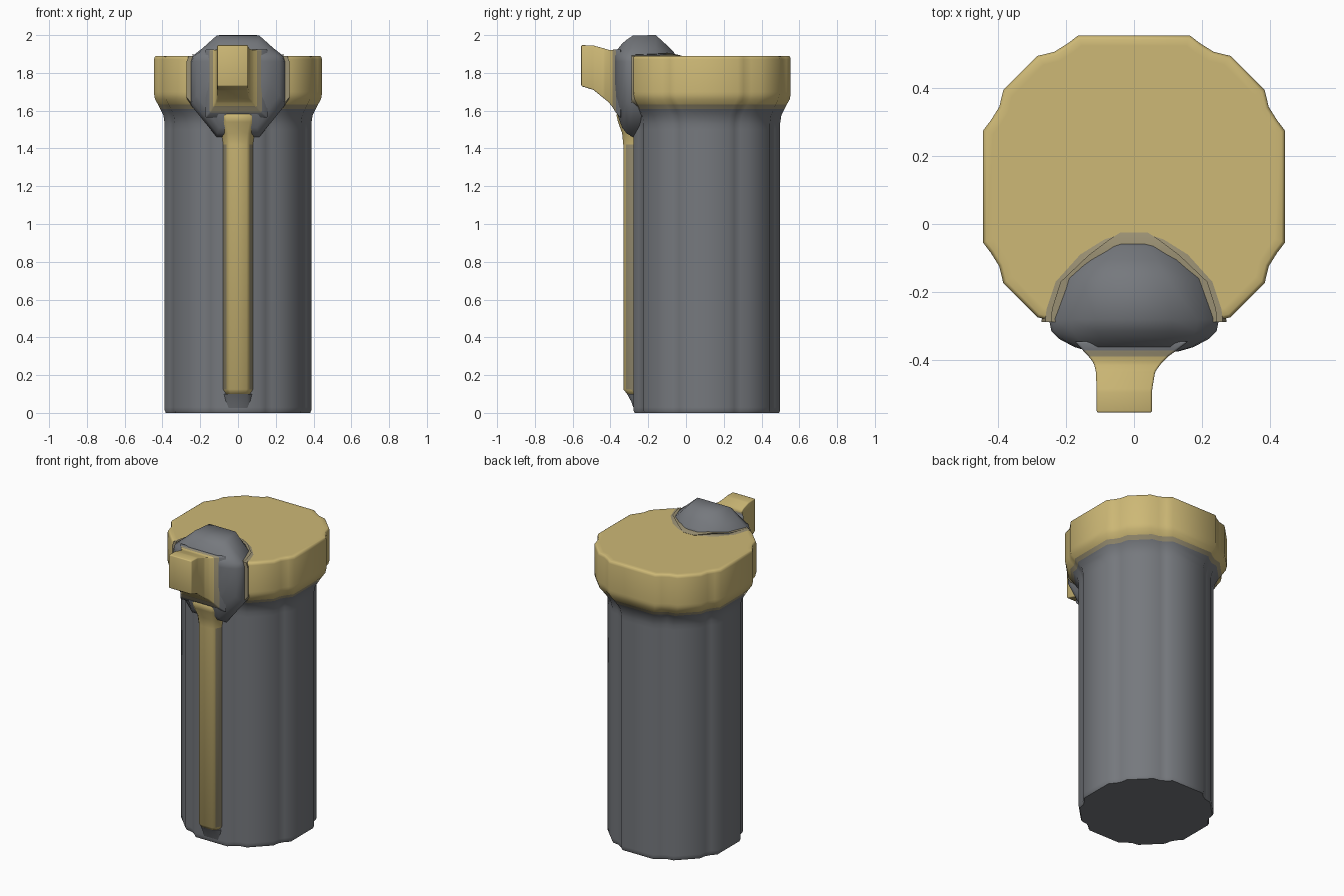
import bpy, bmesh, math

if "Cube" in bpy.data.objects:
    bpy.data.objects.remove(bpy.data.objects["Cube"])


def material(name, color):
    m = bpy.data.materials.new(name)
    m.diffuse_color = (*color, 1)
    m.use_nodes = True
    m.node_tree.nodes["Principled BSDF"].inputs["Base Color"].default_value = m.diffuse_color
    return m


TAN = material("tan", (0.61, 0.48, 0.18))
GREY = material("slate grey", (0.18, 0.19, 0.207))
MIX = material("dull tan", (0.33, 0.285, 0.175))


def loft(name, rings, mats, rule=None, bevel=0, angle=40):
    """Skin equal-length rings of points, cap both ends, colour faces by rule(center)."""
    bm = bmesh.new()
    loops = [[bm.verts.new(p) for p in r] for r in rings]
    n = len(loops[0])
    for a, b in zip(loops, loops[1:]):
        for i in range(n):
            j = (i + 1) % n
            bm.faces.new((a[i], a[j], b[j], b[i]))
    bm.faces.new(loops[0][::-1])
    bm.faces.new(loops[-1])
    bmesh.ops.recalc_face_normals(bm, faces=bm.faces)
    if bevel:
        bmesh.ops.bevel(bm, geom=bm.edges[:], offset=bevel, segments=2,
                        profile=0.5, affect='EDGES')
    if rule:
        for f in bm.faces:
            f.material_index = rule(f.calc_center_median())
    me = bpy.data.meshes.new(name)
    bm.to_mesh(me)
    bm.free()
    for m in mats:
        me.materials.append(m)
    ob = bpy.data.objects.new(name, me)
    bpy.context.collection.objects.link(ob)
    bpy.ops.object.select_all(action='DESELECT')
    ob.select_set(True)
    bpy.context.view_layer.objects.active = ob
    bpy.ops.object.shade_smooth_by_angle(angle=math.radians(angle))
    return ob


# scalloped outlines: one quadrant, turned four times
def four_turns(quad):
    out = []
    for k in range(4):
        for x, y in quad:
            for _ in range(k):
                x, y = y, -x
            out.append((x, y))
    return out


lid_line = four_turns([(0.165, 0.445), (0.195, 0.422), (0.235, 0.397), (0.285, 0.385),
                       (0.385, 0.285), (0.397, 0.235), (0.422, 0.195), (0.445, 0.165)])
body_line = four_turns([(0.115, 0.388), (0.145, 0.360), (0.178, 0.341), (0.22, 0.334),
                        (0.334, 0.22), (0.341, 0.178), (0.360, 0.145), (0.388, 0.115)])


def ring(z, s, t=0.0):
    """Outline at height z, scaled by s, blended from body (t=0) to lid (t=1)."""
    return [(s * (a + (c - a) * t), 0.11 + s * (b + (d - b) * t), z)
            for (a, b), (c, d) in zip(body_line, lid_line)]


# body, flared into the lid
loft("body", [ring(*r) for r in [
    (0, 0.985), (0.012, 1), (0.03, 1), (1.50, 1), (1.53, 1), (1.575, 1, 0.12),
    (1.608, 1, 0.4), (1.632, 1, 0.62)]],
    [GREY, MIX], lambda c: 1 if 1.61 < c.z < 1.631 else 0, angle=45)
# lid
loft("lid", [ring(*r) for r in [
    (1.632, 1, 0.62), (1.66, 1, 0.9), (1.685, 0.997, 1), (1.70, 0.998, 1), (1.873, 0.998, 1),
    (1.886, 0.99, 1), (1.89, 0.975, 1), (1.89, 0.93, 1)]], [TAN], angle=45)


# chamfered cross-section in the xz plane, with a skirt at lid height
def section(y, w, z0, z1, flat=0.45, low=0.17):
    k = max(z1 - 1.89, 0.005)
    pts = [(w * flat, z0), (w, z0 + low), (w, z1 - k - 0.03), (w * 0.96, z1 - k),
           (w * 0.75, z1 - k * 0.62), (w * flat, z1)]
    return [(x, y, z) for x, z in pts] + [(-x, y, z) for x, z in pts[::-1]]


# hub on the front of the lid
loft("hub", [section(*r) for r in [
    (-0.375, 0.13, 1.61, 1.905, 0.7), (-0.362, 0.175, 1.575, 1.925, 0.6),
    (-0.338, 0.22, 1.51, 1.955), (-0.315, 0.243, 1.48, 1.975), (-0.28, 0.25, 1.46, 1.998),
    (-0.16, 0.21, 1.46, 2.0), (-0.105, 0.15, 1.5, 1.95), (-0.065, 0.08, 1.55, 1.912),
    (-0.055, 0.06, 1.55, 1.892)]], [GREY], angle=60)
# faded collar where hub meets lid
loft("hub_collar", [section(*r) for r in [
    (-0.288, 0.272, 1.64, 1.895, 0.9, 0.03), (-0.25, 0.268, 1.62, 1.897, 0.9, 0.03),
    (-0.17, 0.24, 1.62, 1.9, 0.9, 0.03), (-0.09, 0.165, 1.65, 1.905, 0.8, 0.03),
    (-0.045, 0.09, 1.7, 1.897, 0.8, 0.03), (-0.025, 0.05, 1.7, 1.891, 0.8, 0.03)]],
    [MIX], angle=60)


# knob with a flared root
def rect(y, x0, x1, z0, z1):
    return [(x0, y, z0), (x1, y, z0), (x1, y, z1), (x0, y, z1)]


loft("knob", [rect(-0.555, -0.11, 0.053, 1.73, 1.947),
              rect(-0.49, -0.11, 0.053, 1.71, 1.945),
              rect(-0.435, -0.112, 0.062, 1.665, 1.93),
              rect(-0.41, -0.118, 0.08, 1.645, 1.922),
              rect(-0.39, -0.133, 0.10, 1.62, 1.922),
              rect(-0.372, -0.15, 0.125, 1.59, 1.924),
              rect(-0.345, -0.175, 0.16, 1.56, 1.925)],
     [TAN, MIX, GREY], lambda c: 0 if c.y < -0.392 else 1 if c.y < -0.372 else 2,
     bevel=0.006, angle=60)


# raised front strip, flaring into the hub
def strip_ring(z, front, s=1.0):
    pts = [(0.085, -0.255), (0.075, front + 0.042), (0.06, front + 0.015), (0.045, front)]
    return [(x * s, y, z) for x, y in pts] + [(-x * s, y, z) for x, y in pts[::-1]]


loft("front_strip", [strip_ring(*r) for r in [
    (0.092, -0.305, 0.85), (0.125, -0.332), (1.42, -0.332), (1.48, -0.338, 1.1),
    (1.54, -0.36, 1.35), (1.575, -0.368, 1.45), (1.60, -0.36, 0.9)]],
    [TAN, MIX], lambda c: 1 if abs(c.x) > 0.066 and c.z < 1.45 else 0, angle=60)
# grey foot under the strip
loft("strip_foot", [strip_ring(*r) for r in [
    (0.01, -0.272, 1.1), (0.06, -0.29, 1.1), (0.10, -0.312, 1.05)]], [GREY], angle=60)
